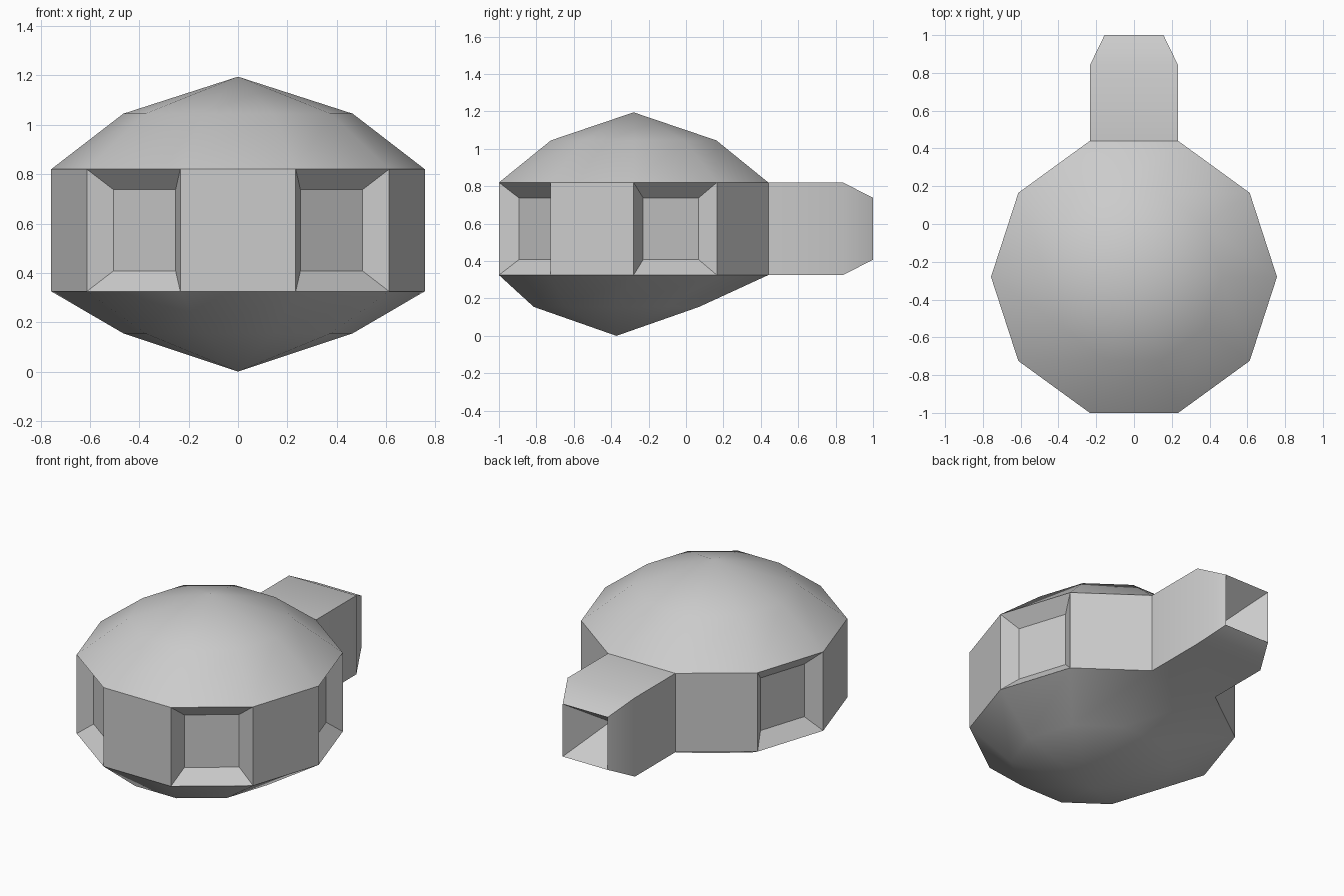
import bpy, bmesh, math
from mathutils import Vector

SIDES = 10
STEP = 2 * math.pi / SIDES
CENTRE_Y = -0.28

old = bpy.data.objects.get("Cube")
if old:
    bpy.data.objects.remove(old, do_unlink=True)

bm = bmesh.new()


def ring(radius, y, z):
    return [bm.verts.new((radius * math.cos(i * STEP), y + radius * math.sin(i * STEP), z))
            for i in range(SIDES)]


def bridge(lower, upper):
    return [bm.faces.new((lower[i], lower[(i + 1) % SIDES], upper[(i + 1) % SIDES], upper[i]))
            for i in range(SIDES)]


def push(face, distance, scale):
    """Extrude one face along its normal and scale its end."""
    face.normal_update()
    offset = face.normal * distance
    end = bmesh.ops.extrude_discrete_faces(bm, faces=[face])["faces"][0]
    middle = end.calc_center_median()
    for v in end.verts:
        v.co = middle + (v.co - middle) * scale + offset
    return end


# Ten-sided shell: the underside leans forward, the dome is centred
keel = ring(0.465, CENTRE_Y - 0.092, 0.155)
wall_low = ring(0.757, CENTRE_Y, 0.325)
wall_high = ring(0.757, CENTRE_Y, 0.82)
dome = ring(0.465, CENTRE_Y, 1.045)
bridge(keel, wall_low)
walls = bridge(wall_low, wall_high)
bridge(wall_high, dome)

# Closing points of dome and underside
top = bm.verts.new((0, CENTRE_Y, 1.195))
bottom = bm.verts.new((0, CENTRE_Y - 0.092, 0))
for i in range(SIDES):
    j = (i + 1) % SIDES
    bm.faces.new((dome[i], dome[j], top))
    bm.faces.new((keel[j], keel[i], bottom))

# Recessed windows on every other wall, leaving the back wall for the passage
for i in (0, 4, 6, 8):
    push(walls[i], -0.075, 0.667)

# Rear passage with a tapered mouth and a hollow end
passage = push(walls[2], 0.4, 1)
mouth = push(passage, 0.16, 0.667)
mouth.normal_update()
inward = mouth.normal * -0.25
hollow = bmesh.ops.poke(bm, faces=[mouth])["verts"][0]
hollow.co += inward

bmesh.ops.recalc_face_normals(bm, faces=bm.faces[:])
mesh = bpy.data.meshes.new("domed_pod")
bm.to_mesh(mesh)
bm.free()

# Single grey finish
grey = bpy.data.materials.new("light_grey")
grey.use_nodes = True
colour = (0.6, 0.6, 0.6, 1)
grey.diffuse_color = colour
grey.node_tree.nodes["Principled BSDF"].inputs["Base Color"].default_value = colour
mesh.materials.append(grey)

pod = bpy.data.objects.new("domed_pod", mesh)
bpy.context.collection.objects.link(pod)
bpy.ops.object.select_all(action="DESELECT")
pod.select_set(True)
bpy.context.view_layer.objects.active = pod
bpy.ops.object.shade_smooth_by_angle(angle=math.radians(30))
